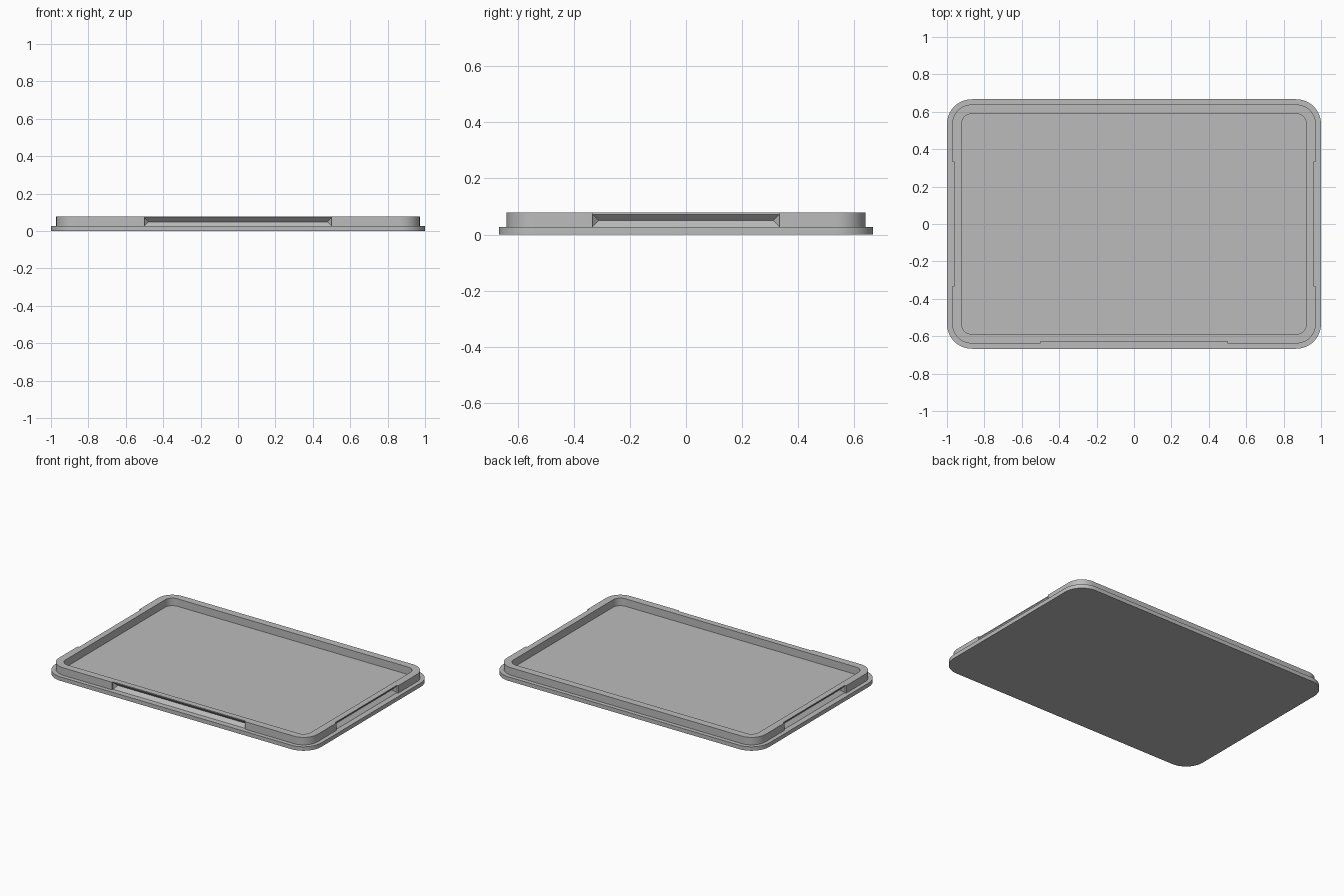
import bpy
import bmesh
from math import cos, sin, pi, radians
from mathutils import Matrix

if "Cube" in bpy.data.objects:
    bpy.data.objects.remove(bpy.data.objects["Cube"], do_unlink=True)

BASE_TOP, RIM_TOP = 0.027, 0.078
RIM_X, RIM_Y = 0.972, 0.639
STEP = 0.01            # depth of the shallow recess
GROOVE = 0.0225        # depth and half height of the V groove

grey = bpy.data.materials.new("plain grey")
grey.use_nodes = True
colour = (0.5, 0.5, 0.5, 1)
grey.diffuse_color = colour
grey.node_tree.nodes["Principled BSDF"].inputs["Base Color"].default_value = colour


def make_object(name, bm):
    bmesh.ops.recalc_face_normals(bm, faces=bm.faces)
    mesh = bpy.data.meshes.new(name)
    bm.to_mesh(mesh)
    bm.free()
    mesh.materials.append(grey)
    obj = bpy.data.objects.new(name, mesh)
    bpy.context.collection.objects.link(obj)
    return obj


def rounded_loop(bm, hx, hy, r, z, steps=14):
    """Ring of vertices around a rounded rectangle."""
    ring = []
    for i, (sx, sy) in enumerate([(1, 1), (-1, 1), (-1, -1), (1, -1)]):
        for k in range(steps + 1):
            a = (i + k / steps) * pi / 2
            ring.append(bm.verts.new((sx * (hx - r) + r * cos(a),
                                      sy * (hy - r) + r * sin(a), z)))
    return ring


def loft(bm, rings):
    """Join successive rings and cap both ends."""
    for a, b in zip(rings, rings[1:]):
        for i in range(len(a)):
            j = (i + 1) % len(a)
            bm.faces.new((a[i], a[j], b[j], b[i]))
    bm.faces.new(rings[0])
    bm.faces.new(rings[-1])


def cut(target, name, bm, turn):
    bm.transform(Matrix.Rotation(turn, 4, "Z"))
    cutter = make_object(name, bm)
    cutter.hide_render = True
    mod = target.modifiers.new(name, "BOOLEAN")
    mod.operation, mod.solver, mod.object = "DIFFERENCE", "EXACT", cutter
    bpy.context.view_layer.objects.active = target
    bpy.ops.object.modifier_apply(modifier=mod.name)
    bpy.data.objects.remove(cutter, do_unlink=True)


def recess_cutter(half, wall):
    """Box that takes a thin slice off the outside of the rim."""
    bm = bmesh.new()
    verts = bmesh.ops.create_cube(bm, size=1)["verts"]
    for v in verts:
        v.co.x = half if v.co.x > 0 else -half
        v.co.y = -wall if v.co.y > 0 else -wall - 0.1
        v.co.z = 0.12 if v.co.z > 0 else BASE_TOP
    return bm


def groove_cutter(half, wall):
    """Hipped wedge that cuts the V groove into the recess."""
    bm = bmesh.new()
    low, high = BASE_TOP, BASE_TOP + 2 * GROOVE
    base = [bm.verts.new((x, -wall, z)) for x, z in
            ((-half, low), (half, low), (half, high), (-half, high))]
    a, b = [bm.verts.new((s * (half - GROOVE), -wall + GROOVE, (low + high) / 2))
            for s in (-1, 1)]
    p, q, r, t = base
    for face in (base, (p, q, b, a), (r, t, a, b), (q, r, b), (t, p, a)):
        bm.faces.new(face)
    return bm


# Lid body: plate, raised rim and sunken floor
bm = bmesh.new()
loft(bm, [rounded_loop(bm, *ring) for ring in (
    (1, 0.667, 0.133, 0),
    (1, 0.667, 0.133, BASE_TOP),
    (RIM_X, RIM_Y, 0.105, BASE_TOP),
    (RIM_X, RIM_Y, 0.105, RIM_TOP),
    (0.922, 0.589, 0.055, RIM_TOP),
    (0.922, 0.589, 0.055, BASE_TOP))])
lid = make_object("tray_lid", bm)

# Snap recess and groove on each of the four sides
for side in range(4):
    half, wall = (0.5, RIM_Y) if side % 2 == 0 else (0.333, RIM_X)
    wall -= STEP
    cut(lid, "recess_cutter", recess_cutter(half, wall), side * pi / 2)
    cut(lid, "groove_cutter", groove_cutter(half, wall), side * pi / 2)

# Smooth corners, crisp edges
bpy.ops.object.select_all(action="DESELECT")
lid.select_set(True)
bpy.context.view_layer.objects.active = lid
bpy.ops.object.shade_smooth_by_angle(angle=radians(25))
